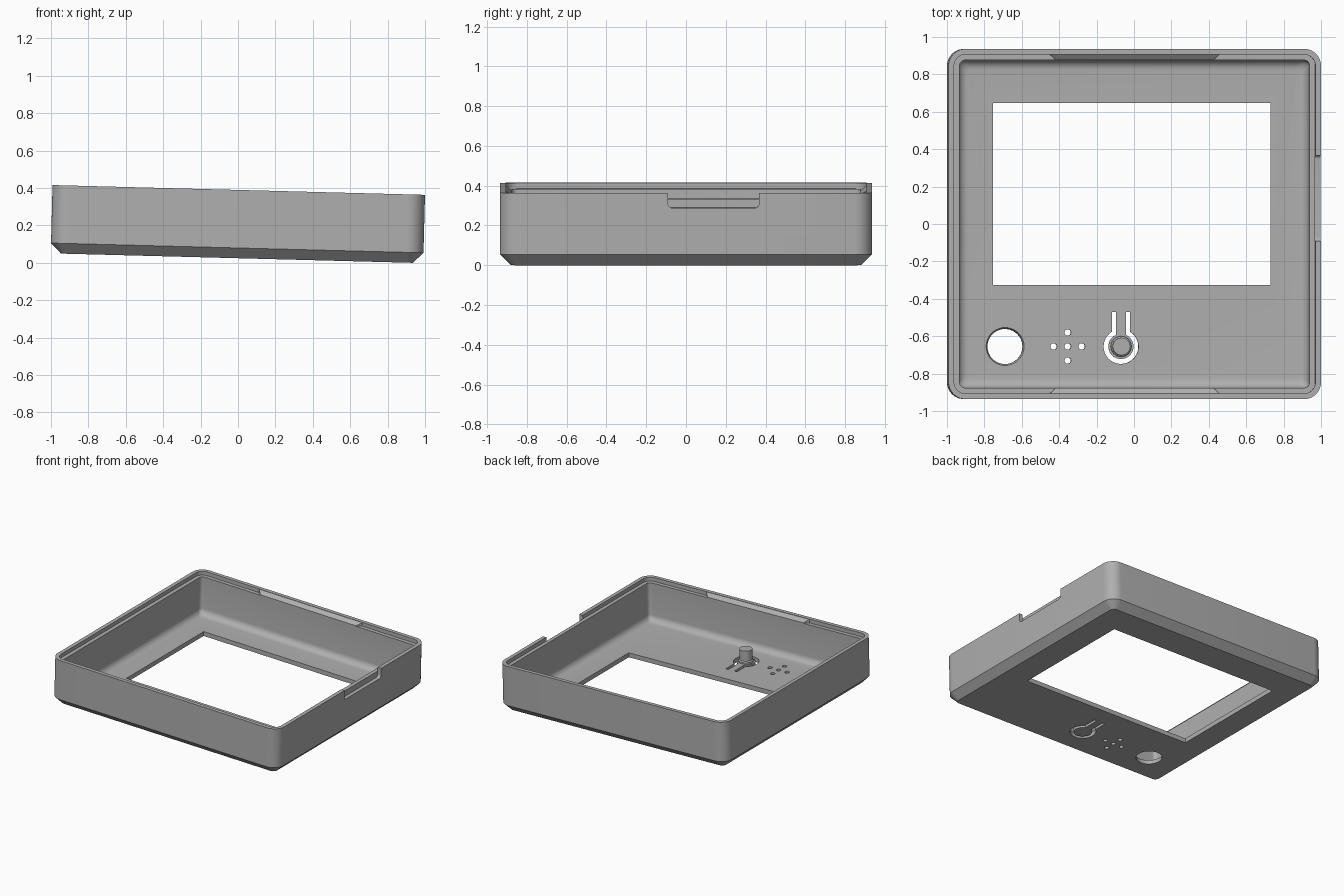
import bpy, bmesh, math
from mathutils import Matrix

if "Cube" in bpy.data.objects:
    bpy.data.objects.remove(bpy.data.objects["Cube"], do_unlink=True)

HALF_X, HALF_Y, HEIGHT = 0.996, 0.936, 0.365
FLOOR, LEDGE, LIP, WALL, CORNER = 0.035, 0.335, 0.03, 0.06, 0.09
FILLET = 0.05
TILT = Matrix.Translation((-0.0054, 0, 0.0246)) @ Matrix.Rotation(math.radians(1.5), 4, 'Y')

grey = bpy.data.materials.new("grey plastic")
grey.use_nodes = True
colour = (0.43, 0.43, 0.43, 1)
grey.diffuse_color = colour
grey.node_tree.nodes["Principled BSDF"].inputs["Base Color"].default_value = colour


def finish(bm, name):
    bmesh.ops.recalc_face_normals(bm, faces=bm.faces)
    mesh = bpy.data.meshes.new(name)
    bm.to_mesh(mesh)
    bm.free()
    mesh.materials.append(grey)
    obj = bpy.data.objects.new(name, mesh)
    bpy.context.collection.objects.link(obj)
    return obj


def loft(rings, name):
    """Skin a stack of equal-length point rings and cap both ends."""
    bm = bmesh.new()
    loops = [[bm.verts.new(p) for p in ring] for ring in rings]
    n = len(loops[0])
    for a, b in zip(loops, loops[1:]):
        for i in range(n):
            bm.faces.new((a[i], a[(i + 1) % n], b[(i + 1) % n], b[i]))
    bm.faces.new(loops[0])
    bm.faces.new(loops[-1])
    return finish(bm, name)


def rounded_ring(inset, z, steps=10):
    r = max(CORNER - inset, 0.03)
    cx, cy = HALF_X - inset - r, HALF_Y - inset - r
    ring = []
    for k, (sx, sy) in enumerate(((1, 1), (-1, 1), (-1, -1), (1, -1))):
        for i in range(steps + 1):
            a = math.pi / 2 * (k + i / steps)
            ring.append((sx * cx + r * math.cos(a), sy * cy + r * math.sin(a), z))
    return ring


def circle(x, y, r, z, n=40):
    return [(x + r * math.cos(math.tau * i / n), y + r * math.sin(math.tau * i / n), z)
            for i in range(n)]


def prism(outline, z0, z1, name):
    return loft([[(x, y, z) for x, y in outline] for z in (z0, z1)], name)


def box(x0, x1, y0, y1, z0, z1, name):
    return prism([(x0, y0), (x1, y0), (x1, y1), (x0, y1)], z0, z1, name)


def cut(target, cutter):
    mod = target.modifiers.new("cut", 'BOOLEAN')
    mod.operation, mod.solver, mod.object = 'DIFFERENCE', 'EXACT', cutter
    bpy.context.view_layer.objects.active = target
    bpy.ops.object.modifier_apply(modifier=mod.name)
    bpy.data.objects.remove(cutter, do_unlink=True)


# Tray shell: chamfered base, stepped rim, filleted floor
profile = [(0.055, 0), (0, 0.055), (0, HEIGHT), (LIP, HEIGHT), (LIP, LEDGE), (WALL, LEDGE)]
for i in range(7):
    a = math.pi / 2 * i / 6
    profile.append((WALL + FILLET * (1 - math.cos(a)), FLOOR + FILLET * (1 - math.sin(a))))
shell = loft([rounded_ring(*p) for p in profile], "tray_shell")

# Screen window
cut(shell, box(-0.75, 0.735, -0.325, 0.648, -0.1, 0.2, "window_cutter"))

# Round opening, slightly tapered
cut(shell, loft([circle(-0.685, -0.655, 0.093, -0.02), circle(-0.685, -0.655, 0.094, 0.02),
                 circle(-0.685, -0.655, 0.102, FLOOR + 0.001),
                 circle(-0.685, -0.655, 0.102, 0.1)], "opening_cutter"))

# Sound holes in a cross
for dx, dy in ((0, 0), (1, 0), (-1, 0), (0, 1), (0, -1)):
    cut(shell, loft([circle(-0.35 + dx * 0.075, -0.655 + dy * 0.075, 0.017, z, 20)
                     for z in (-0.1, 0.1)], "sound_cutter"))

# Keyhole slit leaving a flexible button tongue
BX, BY = -0.065, -0.655


def keyhole_arc(r, half_width, n=32):
    start = math.asin(half_width / r)
    pts = [(BX - half_width, -0.47)]
    for i in range(n + 1):
        a = start + (math.tau - 2 * start) * i / n
        pts.append((BX - r * math.sin(a), BY + r * math.cos(a)))
    return pts + [(BX + half_width, -0.47)]


slit = keyhole_arc(0.093, 0.049) + keyhole_arc(0.067, 0.026)[::-1]
cut(shell, prism(slit, -0.1, 0.1, "slit_cutter"))

# Side notch in the outer lip, with rounded lower corners
notch_r, y0, y1, z0 = 0.02, -0.09, 0.367, 0.29
notch = [(y1, 0.5), (y0, 0.5)]
for cy, base in ((y0 + notch_r, math.pi), (y1 - notch_r, 1.5 * math.pi)):
    for i in range(7):
        a = base + math.pi / 2 * i / 6
        notch.append((cy + notch_r * math.cos(a), z0 + notch_r + notch_r * math.sin(a)))
cut(shell, loft([[(x, y, z) for y, z in notch] for x in (HALF_X - LIP, 1.1)], "notch_cutter"))
parts = [shell]

# Button post
parts.append(loft([circle(BX, BY, r, z) for r, z in
                   ((0.055, FLOOR - 0.005), (0.055, FLOOR + 0.012), (0.047, FLOOR + 0.02),
                    (0.047, 0.135))], "button_post"))

# Sloped snap ridges on the front and back rim
for side, name in ((-1, "front_snap_ridge"), (1, "back_snap_ridge")):
    lip_y, in_y = side * (HALF_Y - LIP + 0.002), side * (HALF_Y - WALL)
    parts.append(loft([[(x, lip_y, LEDGE - 0.002), (x, lip_y, HEIGHT - 0.001),
                        (x + d, in_y, LEDGE + 0.004), (x + d, in_y, LEDGE - 0.002)]
                       for x, d in ((-0.455, 0.035), (0.455, -0.035))], name))

# Shade and tilt everything
for obj in parts:
    obj.matrix_world = TILT
    bpy.ops.object.select_all(action='DESELECT')
    obj.select_set(True)
    bpy.context.view_layer.objects.active = obj
    bpy.ops.object.shade_smooth_by_angle(angle=math.radians(30))
